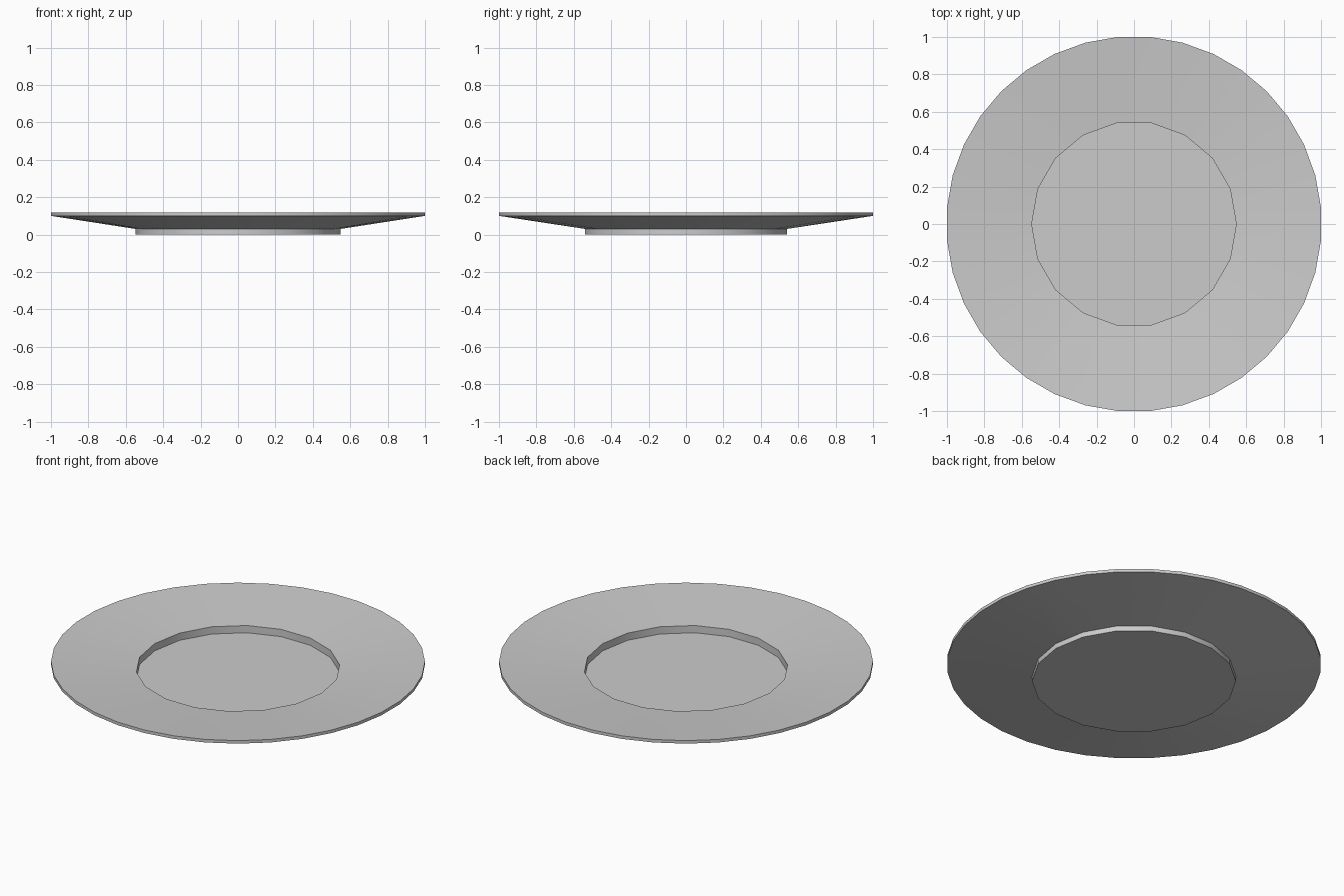
import bpy, bmesh
from math import radians, sin, cos

if "Cube" in bpy.data.objects:
    bpy.data.objects.remove(bpy.data.objects["Cube"])

bm = bmesh.new()


def loop(count, radius, z, phase=0):
    return [bm.verts.new((radius * cos(radians(phase + 360 * i / count)),
                          radius * sin(radians(phase + 360 * i / count)), z))
            for i in range(count)]


def wall(a, b):
    n = len(a)
    for i in range(n):
        j = (i + 1) % n
        bm.faces.new((a[i], a[j], b[j], b[i]))


def flare(inner, outer):
    # joins the 18-sided well to the 36-sided rim
    for i in range(18):
        j = (i + 1) % 18
        before, after, far = outer[2 * i - 1], outer[2 * i], outer[2 * i + 1]
        bm.faces.new((inner[i], before, after))
        bm.faces.new((inner[i], after, far, inner[j]))


WELL, RIM = 0.547, 1.0036
foot = loop(18, WELL, 0)
foot_top = loop(18, WELL, 0.03)
rim_low = loop(36, RIM, 0.10, 5)
rim_high = loop(36, RIM, 0.118, 5)
well_top = loop(18, WELL, 0.078)
floor = loop(18, WELL, 0.035)

# foot, underside, rim edge, sloping top, sunken well
bm.faces.new(foot)
wall(foot, foot_top)
flare(foot_top, rim_low)
wall(rim_low, rim_high)
flare(well_top, rim_high)
wall(well_top, floor)
bm.faces.new(floor)
bmesh.ops.recalc_face_normals(bm, faces=bm.faces)

mesh = bpy.data.meshes.new("plate")
bm.to_mesh(mesh)
bm.free()
plate = bpy.data.objects.new("plate", mesh)
bpy.context.collection.objects.link(plate)
bpy.context.view_layer.objects.active = plate
plate.select_set(True)
bpy.ops.object.shade_smooth_by_angle(angle=radians(30))
# the shallow break between underside, top and walls stays crisp
